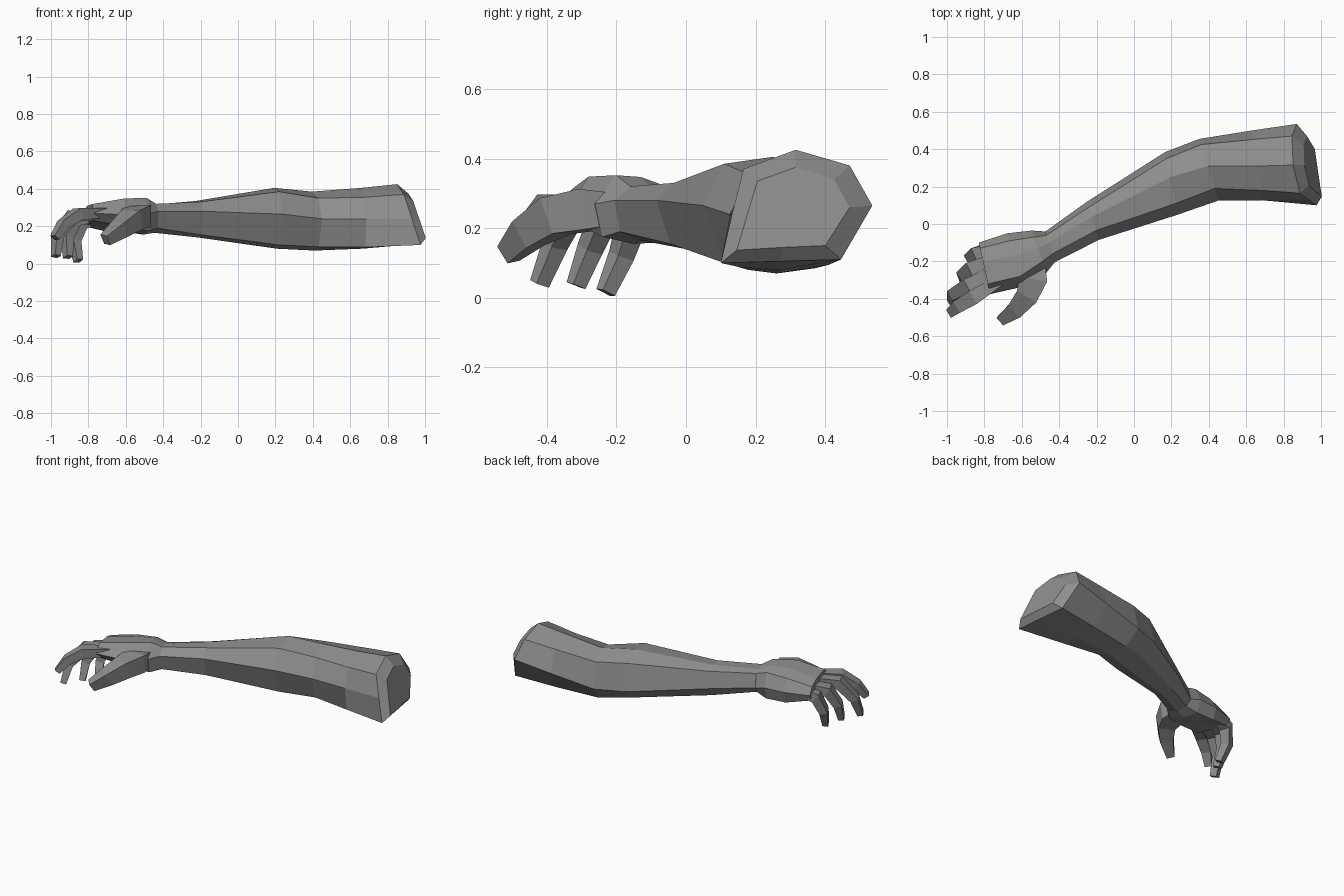
import bpy, bmesh
from mathutils import Vector

if "Cube" in bpy.data.objects:
    bpy.data.objects.remove(bpy.data.objects["Cube"])

grey = bpy.data.materials.new("plain grey")
grey.use_nodes = True
grey.diffuse_color = (0.27, 0.27, 0.27, 1)
grey.node_tree.nodes["Principled BSDF"].inputs["Base Color"].default_value = (0.27, 0.27, 0.27, 1)


def loft(name, rings):
    """Join equal rings of points into a closed, flat-shaded tube."""
    bm = bmesh.new()
    loops = [[bm.verts.new(p) for p in ring] for ring in rings]
    n = len(loops[0])
    for a, b in zip(loops, loops[1:]):
        for i in range(n):
            j = (i + 1) % n
            bm.faces.new((a[i], a[j], b[j], b[i]))
    bm.faces.new(loops[0])
    bm.faces.new(loops[-1])
    bmesh.ops.recalc_face_normals(bm, faces=bm.faces[:])
    mesh = bpy.data.meshes.new(name)
    bm.to_mesh(mesh)
    bm.free()
    mesh.materials.append(grey)
    obj = bpy.data.objects.new(name, mesh)
    bpy.context.collection.objects.link(obj)
    return obj


def section(x, y0, slope, pts, tilt=0.0, z0=0.0):
    """Cross-section in y and z, slanted along x."""
    return [(x + slope * (y - y0) + tilt * (z - z0), y, z) for y, z in pts]


# Forearm: top, back top, back, back bottom, bottom, front bottom, front, front top
arm = [
    section(.895, .32, -.13, [(.315, .375), (.425, .34), (.47, .26), (.40, .15),
            (.28, .145), (.146, .137), (.175, .235), (.205, .335)], -.3, .425),
    section(.85, .32, -.13, [(.315, .425), (.47, .38), (.535, .265), (.445, .11),
            (.27, .105), (.10, .10), (.132, .24), (.165, .37)], -.3, .425),
    section(.66, .30, -.15, [(.31, .405), (.452, .365), (.50, .225), (.41, .095),
            (.27, .08), (.155, .088), (.127, .24), (.18, .355)]),
    section(.40, .29, -.3, [(.31, .385), (.425, .345), (.455, .18), (.37, .085),
            (.26, .07), (.185, .09), (.125, .24), (.19, .35)]),
    section(.20, .22, -.2, [(.25, .405), (.35, .355), (.385, .185), (.30, .11),
            (.18, .08), (.11, .10), (.05, .265), (.11, .385)]),
    section(-.22, .02, -.3, [(.04, .335), (.09, .315), (.12, .215), (.07, .15),
            (0, .14), (-.045, .155), (-.085, .28), (-.035, .33)]),
]

# Wrist, heel of the hand, palm and knuckles
hand = [
    section(-.45, -.12, -.3, [(-.10, .315), (-.06, .305), (-.04, .22), (-.07, .18),
            (-.13, .165), (-.19, .19), (-.205, .28), (-.16, .32)]),
    section(-.51, -.14, -.35, [(-.13, .347), (-.07, .325), (-.035, .24), (-.06, .16),
            (-.15, .155), (-.24, .175), (-.26, .27), (-.20, .352)]),
    section(-.64, -.18, -.3, [(-.17, .340), (-.09, .315), (-.05, .24), (-.07, .165),
            (-.18, .19), (-.29, .20), (-.335, .26), (-.28, .348)]),
    section(-.80, -.235, -.22, [(-.20, .308), (-.13, .285), (-.10, .24), (-.12, .20),
            (-.23, .22), (-.335, .23), (-.375, .27), (-.32, .318)]),
]
loft("forearm_and_hand", arm + hand)


def digit(name, path, widths, depths, side):
    """Four-sided finger following a bent path."""
    path = [Vector(p) for p in path]
    rings = []
    for i, p in enumerate(path):
        a, b = path[max(i - 1, 0)], path[min(i + 1, len(path) - 1)]
        t = (b - a).normalized()
        s = Vector(side)
        s = (s - t * s.dot(t)).normalized()
        u = t.cross(s)
        w, d = widths[i] / 2, depths[i] / 2
        rings.append([p + s * w * e + u * d * f for e, f in ((1, .8), (-1, .8), (-.85, -1), (.85, -1))])
    return loft(name, rings)


# Fingers, curling down towards the tips
W = (.055, .074, .062, .05)
D = (.055, .072, .058, .04)
LATERAL = (.45, -.9, 0)
digit("index_finger", [(-.70, -.29, .275), (-.855, -.39, .268), (-.935, -.438, .212), (-.98, -.475, .14)],
      (.055, .08, .07, .05), D, LATERAL)
digit("middle_finger", [(-.70, -.23, .27), (-.885, -.325, .258), (-.965, -.375, .155), (-.975, -.42, .04)],
      W, D, LATERAL)
digit("ring_finger", [(-.71, -.17, .26), (-.87, -.235, .237), (-.915, -.275, .14), (-.91, -.315, .035)],
      W, D, LATERAL)
digit("little_finger", [(-.72, -.125, .25), (-.84, -.155, .218), (-.875, -.185, .12), (-.855, -.23, .015)],
      W, D, LATERAL)

# Thumb, rooted inside the palm and broad across the web
digit("thumb", [(-.53, -.17, .26), (-.535, -.29, .258), (-.565, -.375, .24), (-.63, -.452, .19), (-.71, -.51, .13)],
      (.10, .15, .12, .09, .055), (.09, .13, .12, .098, .065), (.75, -.5, 0))
